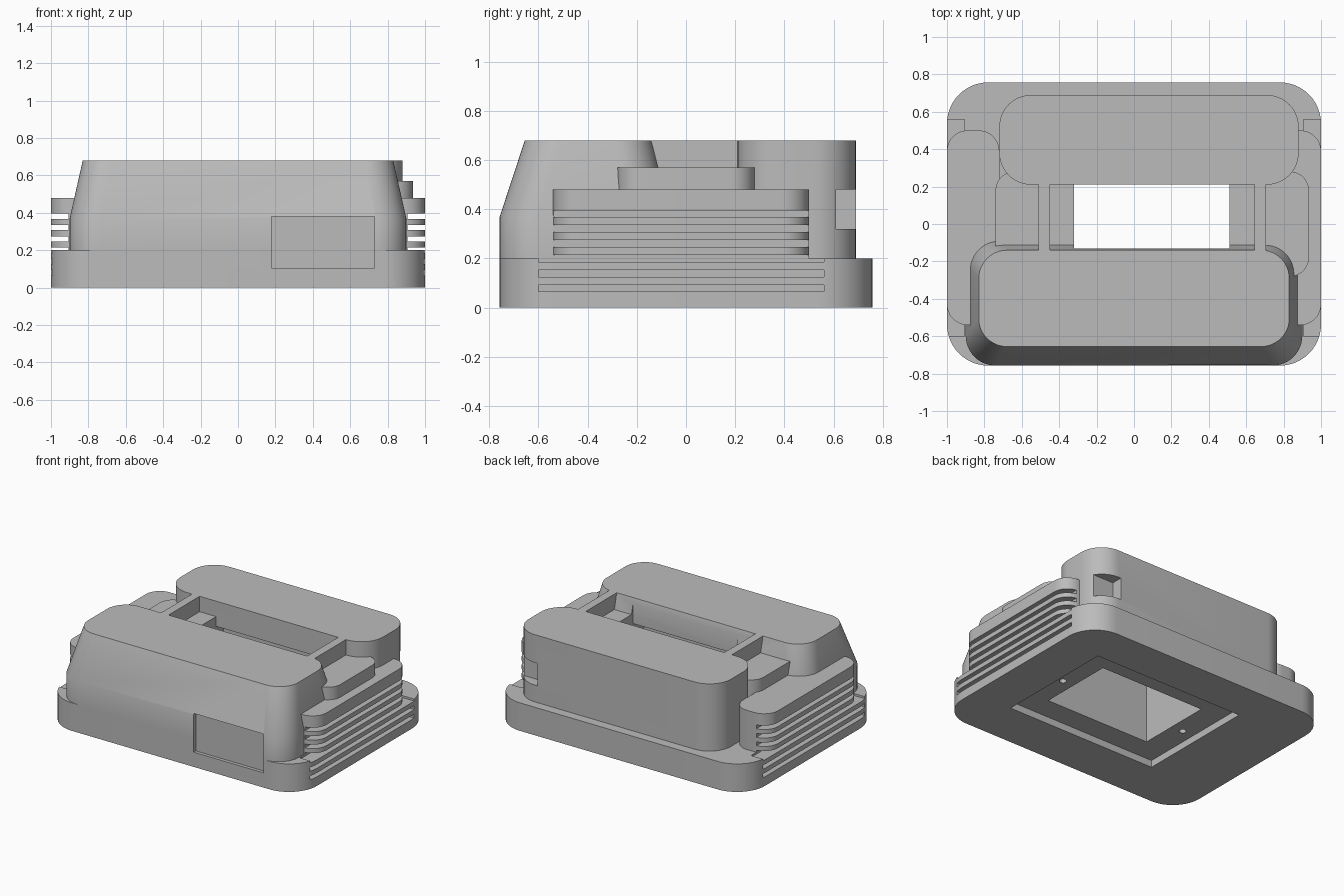
import bpy, bmesh, math

cube = bpy.data.objects.get("Cube")
if cube:
    bpy.data.objects.remove(cube, do_unlink=True)

grey = bpy.data.materials.new("plain grey")
grey.use_nodes = True
GREY = (0.5, 0.5, 0.5, 1)
grey.diffuse_color = GREY
grey.node_tree.nodes["Principled BSDF"].inputs["Base Color"].default_value = GREY


def outline(x0, x1, y0, y1, r, steps=12):
    """Counter-clockwise rectangle with rounded corners."""
    if r == 0:
        return [(x0, y0), (x1, y0), (x1, y1), (x0, y1)]
    centres = [(x1 - r, y1 - r), (x0 + r, y1 - r), (x0 + r, y0 + r), (x1 - r, y0 + r)]
    return [(cx + r * math.cos(a), cy + r * math.sin(a))
            for k, (cx, cy) in enumerate(centres)
            for a in [(k + i / steps) * math.pi / 2 for i in range(steps + 1)]]


def loft(name, sections):
    """Solid through a stack of (z, outline) sections."""
    bm = bmesh.new()
    rings = [[bm.verts.new((x, y, z)) for x, y in pts] for z, pts in sections]
    for low, high in zip(rings, rings[1:]):
        n = len(low)
        for i in range(n):
            j = (i + 1) % n
            bm.faces.new((low[i], low[j], high[j], high[i]))
    bm.faces.new(rings[0][::-1])
    bm.faces.new(rings[-1])
    mesh = bpy.data.meshes.new(name)
    bm.to_mesh(mesh)
    bm.free()
    mesh.materials.append(grey)
    obj = bpy.data.objects.new(name, mesh)
    bpy.context.collection.objects.link(obj)
    return obj


def block(name, x, y, z, r=0):
    pts = outline(*x, *y, r)
    return loft(name, [(z[0], pts), (z[1], pts)])


# Main body parts
TOP, DECK, TIER = 0.68, 0.2, 0.57
base = block("base", (-1, 1), (-0.757, 0.757), (0, DECK), 0.22)
back = block("back_housing", (-0.72, 0.88), (0.21, 0.69), (DECK, TOP), 0.17)
foot = outline(-0.9, 0.9, -0.757, -0.065, 0.16)
front = loft("front_housing", [(DECK, foot), (0.37, foot),
                               (TOP, outline(-0.83, 0.83, -0.655, -0.14, 0.15))])
tier = block("middle_tier", (-0.74, 0.935), (-0.28, 0.28), (DECK, TIER), 0.1)
vents = [block("right_vent", (-1, -0.72), (-0.54, 0.5), (DECK, 0.48), 0.11),
         block("left_vent", (0.72, 1), (-0.54, 0.5), (DECK, 0.48), 0.11)]
walls = [block("right_cross_wall", (-0.51, -0.45), (-0.16, 0.23), (TIER, TOP)),
         block("left_cross_wall", (0.645, 0.705), (-0.16, 0.23), (TIER, TOP))]

# Cutters: central opening, underside recess, screw holes, panel, corner notch, slots
HOLE = (-0.32, 0.51)
opening = block("opening_cutter", HOLE, (-0.13, 0.21), (0.3, 0.8))
cavity = block("cavity_cutter", HOLE, (-0.255, 0.295), (-0.1, 0.5))
recess = block("recess_cutter", (-0.5, 0.69), (-0.42, 0.46), (-0.1, 0.05))
screws = [block("screw_cutter", (x - 0.023, x + 0.023), (-0.023, 0.023), (-0.1, 0.18), 0.022)
          for x in (-0.41, 0.6)]
panel = block("panel_cutter", (0.18, 0.73), (-0.9, -0.733), (0.105, 0.38))
notch = block("notch_cutter", (0.69, 1), (0.61, 0.8), (0.32, 0.48))
slots = {-1: [], 1: []}
for i in range(6):
    z = 0.065 + 0.0605 * i
    for side in slots:
        x = sorted((side * 0.905, side * 1.1))
        slots[side].append(block("slot_cutter", x, (-0.6, 0.56), (z, z + 0.028)))

cuts = [(base, [cavity, recess, panel] + screws + slots[-1][:3] + slots[1][:3]),
        (front, [opening, cavity, panel]),
        (back, [cavity, notch]),
        (tier, [opening, cavity] + slots[1][2:]),
        (vents[0], slots[-1][2:]),
        (vents[1], slots[1][2:])]
cutters = [opening, cavity, recess, panel, notch] + screws + slots[-1] + slots[1]
for obj, tools in cuts:
    for tool in tools:
        mod = obj.modifiers.new(tool.name, 'BOOLEAN')
        mod.operation = 'DIFFERENCE'
        mod.solver = 'EXACT'
        mod.object = tool

# Bake the cuts, remove the cutters, smooth the rounded corners
bpy.context.view_layer.update()
graph = bpy.context.evaluated_depsgraph_get()
baked = [(obj, bpy.data.meshes.new_from_object(obj.evaluated_get(graph))) for obj, _ in cuts]
for obj, mesh in baked:
    obj.modifiers.clear()
    obj.data = mesh
for tool in cutters:
    bpy.data.objects.remove(tool, do_unlink=True)
bpy.ops.object.select_all(action='DESELECT')
for obj in [base, front, back, tier] + vents + walls:
    obj.select_set(True)
    bpy.context.view_layer.objects.active = obj
bpy.ops.object.shade_smooth_by_angle(angle=math.radians(25))
